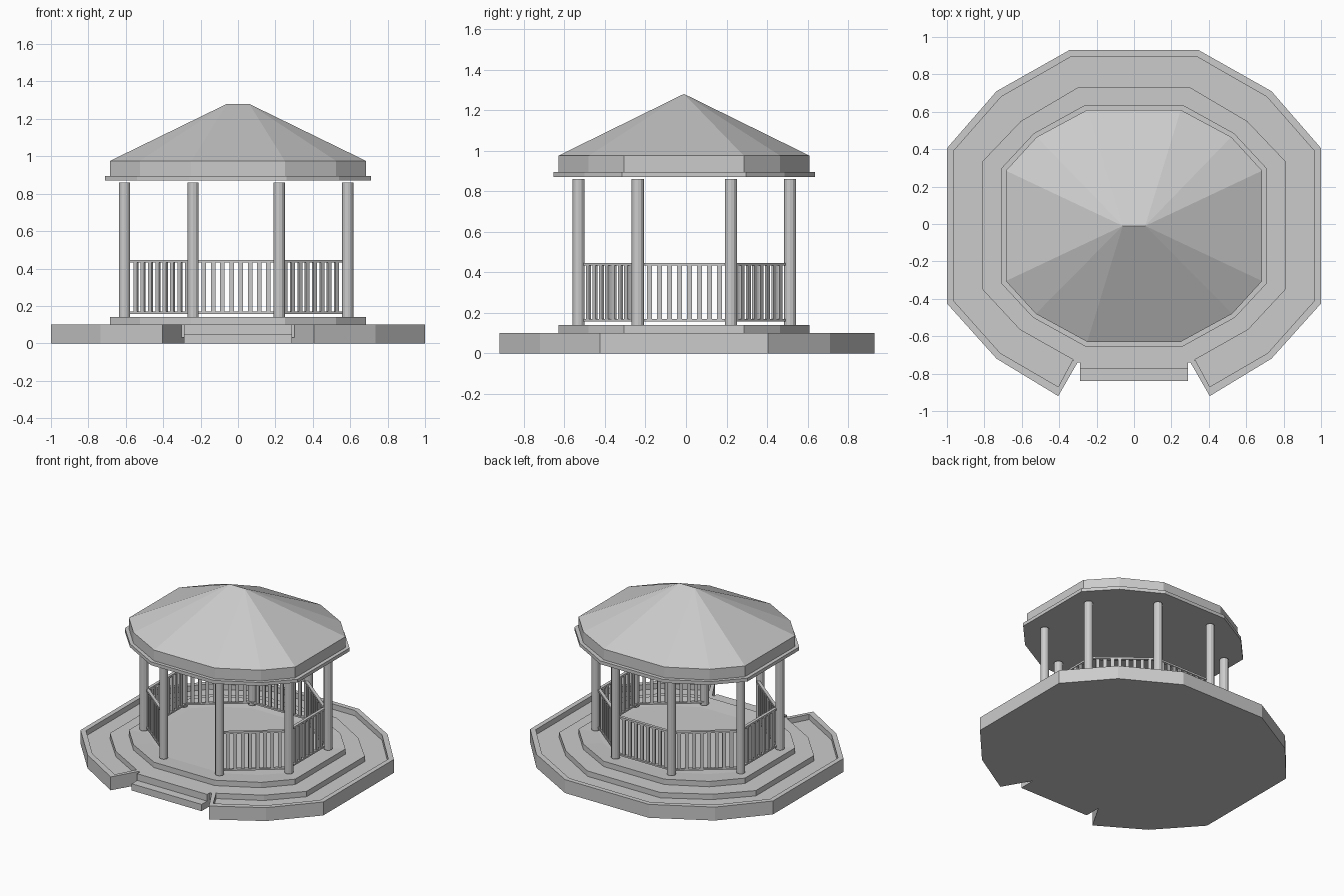
import bpy, bmesh, math
from mathutils import Vector, Matrix

if "Cube" in bpy.data.objects:
    bpy.data.objects.remove(bpy.data.objects["Cube"])


def finish(bm, name):
    bmesh.ops.recalc_face_normals(bm, faces=bm.faces)
    me = bpy.data.meshes.new(name)
    bm.to_mesh(me)
    bm.free()
    ob = bpy.data.objects.new(name, me)
    bpy.context.collection.objects.link(ob)
    return ob


def prism(name, pts, z0, z1, inset=0, depth=0):
    """Extrude an outline from z0 to z1, optionally recessing the top."""
    bm = bmesh.new()
    n = len(pts)
    lo = [bm.verts.new((x, y, z0)) for x, y in pts]
    hi = [bm.verts.new((x, y, z1)) for x, y in pts]
    bm.faces.new(lo[::-1])
    top = bm.faces.new(hi)
    for i in range(n):
        j = (i + 1) % n
        bm.faces.new((lo[i], lo[j], hi[j], hi[i]))
    bmesh.ops.recalc_face_normals(bm, faces=bm.faces)
    if inset:
        bmesh.ops.inset_region(bm, faces=[top], thickness=inset)
        for v in top.verts:
            v.co.z += depth
    return finish(bm, name)


def mirrored(half):
    """Close a right-hand half outline (front to back) about x = 0."""
    return half + [(-x, y) for x, y in half[::-1]]


def add_box(bm, center, size, angle=0):
    m = (Matrix.Translation(center) @ Matrix.Rotation(angle, 4, 'Z')
         @ Matrix.Diagonal((*size, 1)))
    bmesh.ops.create_cube(bm, size=1, matrix=m)


# Planter: floor slab and raised rim, open at the front steps
rim_out = [(.29, -.72), (.405, -.92), (.735, -.72), (1, -.425), (1, .405), (.735, .71), (.345, .93)]
rim_in = [(.33, -.73), (.405, -.87), (.715, -.69), (.965, -.41), (.965, .39), (.71, .68), (.335, .895)]
prism("planter_floor", mirrored(rim_out), 0, .06)
prism("planter_rim", mirrored(rim_out) + mirrored(rim_in)[::-1], 0, .10)

# Terrace tier and platform with a shallow sunken floor
tier = [(.30, -.74), (.61, -.565), (.81, -.35), (.81, .335), (.605, .55), (.30, .73)]
eave = [(.25, -.63), (.525, -.48), (.685, -.305), (.685, .285), (.52, .465), (.25, .61)]
prism("terrace_tier", mirrored(tier), .03, .10)
prism("platform", mirrored(eave), .09, .14, .14, -.01)

# Front steps
for name, y, h in (("lower_step", -.84, .05), ("upper_step", -.775, .10)):
    prism(name, [(-.288, y), (.288, y), (.288, -.70), (-.288, -.70)], 0, h)

# Posts, ordered around the octagon starting at the front right
posts = [Vector((x - .01, y - .008)) for x, y in (
    (.23, -.522), (.597, -.23), (.597, .23), (.23, .522),
    (-.23, .522), (-.597, .23), (-.597, -.23), (-.23, -.522))]
for i, p in enumerate(posts):
    bm = bmesh.new()
    bmesh.ops.create_cone(bm, cap_ends=True, segments=12, radius1=.03, radius2=.03, depth=.72,
                          matrix=Matrix.Translation((p.x, p.y, .50)))
    finish(bm, f"post_{i + 1}")

# Railings on every side except the front entrance
BARS = 8
for i in range(7):
    a, b = posts[i] * .965, posts[i + 1] * .965
    d = b - a
    mid, ang = (a + b) / 2, math.atan2(d.y, d.x)
    bm = bmesh.new()
    for z, h in ((.439, .014), (.163, .012)):
        add_box(bm, (mid.x, mid.y, z), (d.length, .022, h), ang)
    for k in range(BARS):
        p = a + d * ((k + 1) / (BARS + 1))
        add_box(bm, (p.x, p.y, .30), (.024, .013, .27), ang)
    finish(bm, f"railing_{i + 1}")

# Roof brim and fascia
brim = [(.26, -.655), (.54, -.5), (.712, -.315), (.712, .295), (.535, .485), (.26, .637)]
prism("roof_brim", mirrored(brim), .87, .895)
prism("roof_fascia", mirrored(eave), .895, .975)

# Faceted roof rising to a short ridge
bm = bmesh.new()
ring = [bm.verts.new((x, y, .975)) for x, y in mirrored(eave)]
right, left = (bm.verts.new((x, -.01, 1.28)) for x in (.06, -.06))
for half, tip in ((ring[:6], right), (ring[6:], left)):
    for u, v in zip(half, half[1:]):
        bm.faces.new((u, v, tip))
bm.faces.new((ring[5], ring[6], left, right))
bm.faces.new((ring[11], ring[0], right, left))
finish(bm, "roof")
